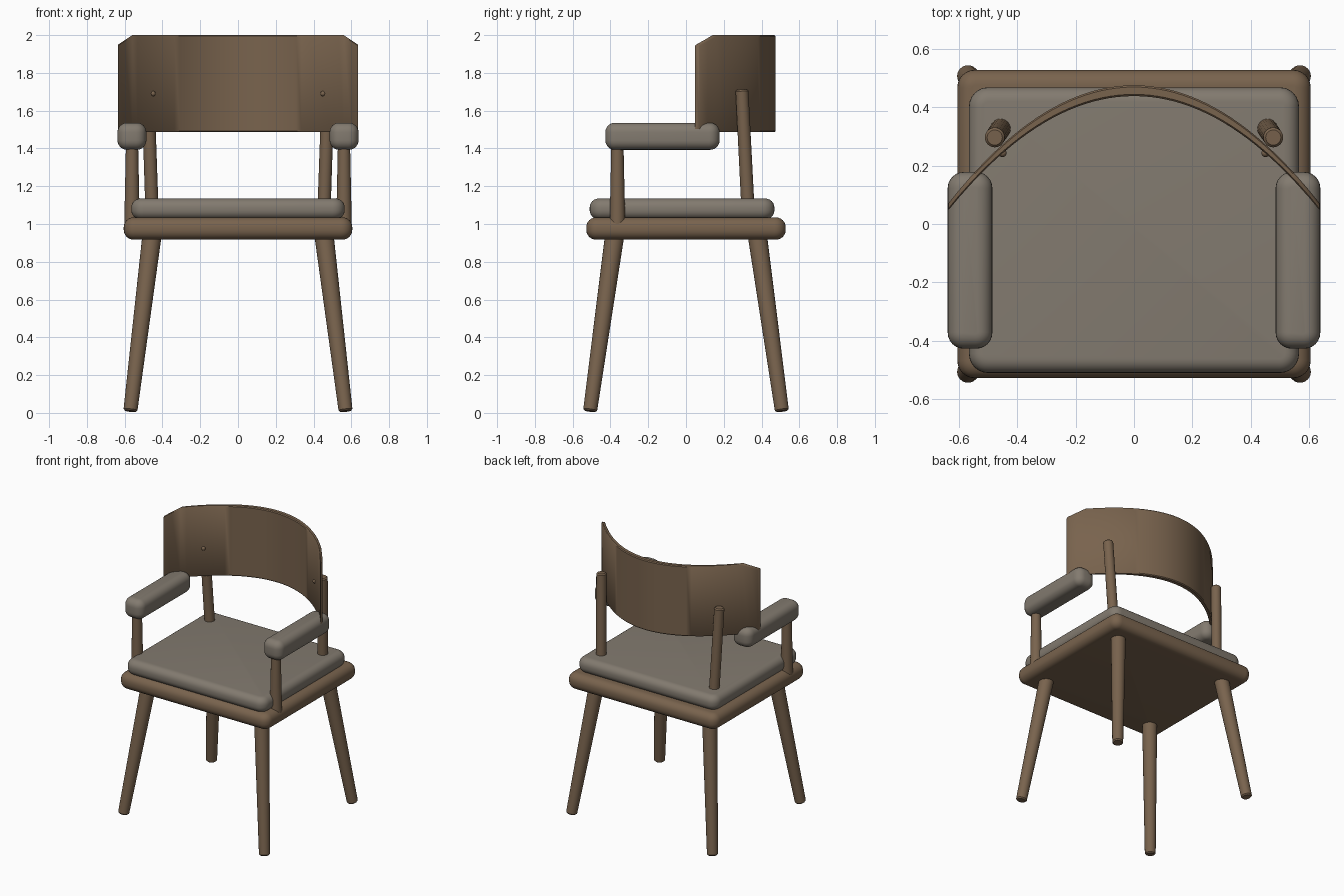
import bpy, bmesh
from math import cos, sin, pi
from mathutils import Vector

if "Cube" in bpy.data.objects:
    bpy.data.objects.remove(bpy.data.objects["Cube"])


def material(name, rgb):
    m = bpy.data.materials.new(name)
    m.diffuse_color = (*rgb, 1)
    m.use_nodes = True
    m.node_tree.nodes["Principled BSDF"].inputs["Base Color"].default_value = m.diffuse_color
    return m


WOOD = material("walnut_wood", (0.19, 0.125, 0.075))
FABRIC = material("grey_fabric", (0.225, 0.196, 0.16))


def finish(bm, name, mat, angle=0.7):
    bmesh.ops.recalc_face_normals(bm, faces=bm.faces)
    me = bpy.data.meshes.new(name)
    bm.to_mesh(me)
    bm.free()
    ob = bpy.data.objects.new(name, me)
    bpy.context.collection.objects.link(ob)
    me.materials.append(mat)
    bpy.ops.object.select_all(action='DESELECT')
    ob.select_set(True)
    bpy.context.view_layer.objects.active = ob
    bpy.ops.object.shade_smooth_by_angle(angle=angle)
    return ob


def rounded_slab(name, lo, hi, corner, edge, mat):
    """Box with rounded upright corners, then rolled top and bottom rims."""
    bm = bmesh.new()
    bmesh.ops.create_cube(bm, size=1)
    lo, hi = Vector(lo), Vector(hi)
    for v in bm.verts:
        v.co = Vector([(lo[i] + hi[i]) / 2 + v.co[i] * (hi[i] - lo[i]) for i in range(3)])
    upright = [e for e in bm.edges if abs(e.verts[0].co.z - e.verts[1].co.z) > 1e-4]
    bmesh.ops.bevel(bm, geom=upright, offset=corner, segments=6, profile=0.5, affect='EDGES')
    rims = [e for e in bm.edges if abs(e.verts[0].co.z - e.verts[1].co.z) < 1e-4]
    bmesh.ops.bevel(bm, geom=rims, offset=edge, segments=6, profile=0.5, affect='EDGES')
    return finish(bm, name, mat)


def rod(name, a, b, ra, rb, mat, bevel=0.008, sides=24):
    """Tapered round rod from a to b with softened ends."""
    a, b = Vector(a), Vector(b)
    axis = b - a
    turn = Vector((0, 0, 1)).rotation_difference(axis).to_matrix()
    length = axis.length
    bm = bmesh.new()
    rings = []
    for d, r in ((0, ra - bevel), (bevel, ra), (length - bevel, rb), (length, rb - bevel)):
        rings.append([bm.verts.new(a + turn @ Vector((r * cos(2 * pi * i / sides),
                                                     r * sin(2 * pi * i / sides), d)))
                      for i in range(sides)])
    for p, q in zip(rings, rings[1:]):
        for i in range(sides):
            j = (i + 1) % sides
            bm.faces.new((p[i], p[j], q[j], q[i]))
    bm.faces.new(rings[0])
    bm.faces.new(rings[-1])
    return finish(bm, name, mat, 0.6)


# Seat frame and cushion
rounded_slab("seat_frame", (-0.605, -0.528, 0.917), (0.605, 0.528, 1.035), 0.06, 0.052, WOOD)
rounded_slab("seat_cushion", (-0.565, -0.51, 1.025), (0.565, 0.468, 1.135), 0.065, 0.048, FABRIC)

for s, side in ((-1, "left"), (1, "right")):
    # Splayed tapered legs
    for t, end in ((-1, "front"), (1, "back")):
        rod(f"{end}_leg_{side}", (s * 0.57, t * 0.508, 0.009), (s * 0.453, t * 0.375, 0.96),
            0.037, 0.051, WOOD)
    # Arm pad on its front post
    pad = sorted((s * 0.485, s * 0.638))
    rounded_slab(f"arm_pad_{side}", (pad[0], -0.427, 1.393), (pad[1], 0.178, 1.536),
                 0.055, 0.05, FABRIC)
    rod(f"arm_post_{side}", (s * 0.561, -0.363, 0.95), (s * 0.561, -0.363, 1.44),
        0.042, 0.032, WOOD)
    # Post behind the backrest, with its screw head on the inner face
    rod(f"back_post_{side}", (s * 0.453, 0.332, 1.0), (s * 0.477, 0.296, 1.712),
        0.035, 0.034, WOOD)
    bm = bmesh.new()
    bmesh.ops.create_uvsphere(bm, u_segments=12, v_segments=8, radius=0.014)
    bmesh.ops.translate(bm, verts=bm.verts, vec=(s * 0.45, 0.243, 1.69))
    finish(bm, f"screw_head_{side}", WOOD)

# Bent backrest panel with clipped upper corners
bm = bmesh.new()
HALF, CLIP, N = 0.635, 0.56, 40
xs = sorted({-HALF, HALF} | {-CLIP + 2 * CLIP * i / N for i in range(N + 1)} | {-0.6, 0.6})
columns = []
for x in xs:
    top = 2.0 - 0.05 * max(0, abs(x) - CLIP) / (HALF - CLIP)
    inner, outer = 0.438 - 0.967 * x * x, 0.475 - 1.0 * x * x
    e = 0.006
    loop = [(inner, 1.487 + e), (inner + e, 1.487), (outer - e, 1.487), (outer, 1.487 + e),
            (outer, top - e), (outer - e, top), (inner + e, top), (inner, top - e)]
    columns.append([bm.verts.new((x, y, z)) for y, z in loop])
for p, q in zip(columns, columns[1:]):
    for i in range(8):
        j = (i + 1) % 8
        bm.faces.new((p[i], p[j], q[j], q[i]))
bm.faces.new(columns[0])
bm.faces.new(columns[-1])
finish(bm, "backrest", WOOD)
